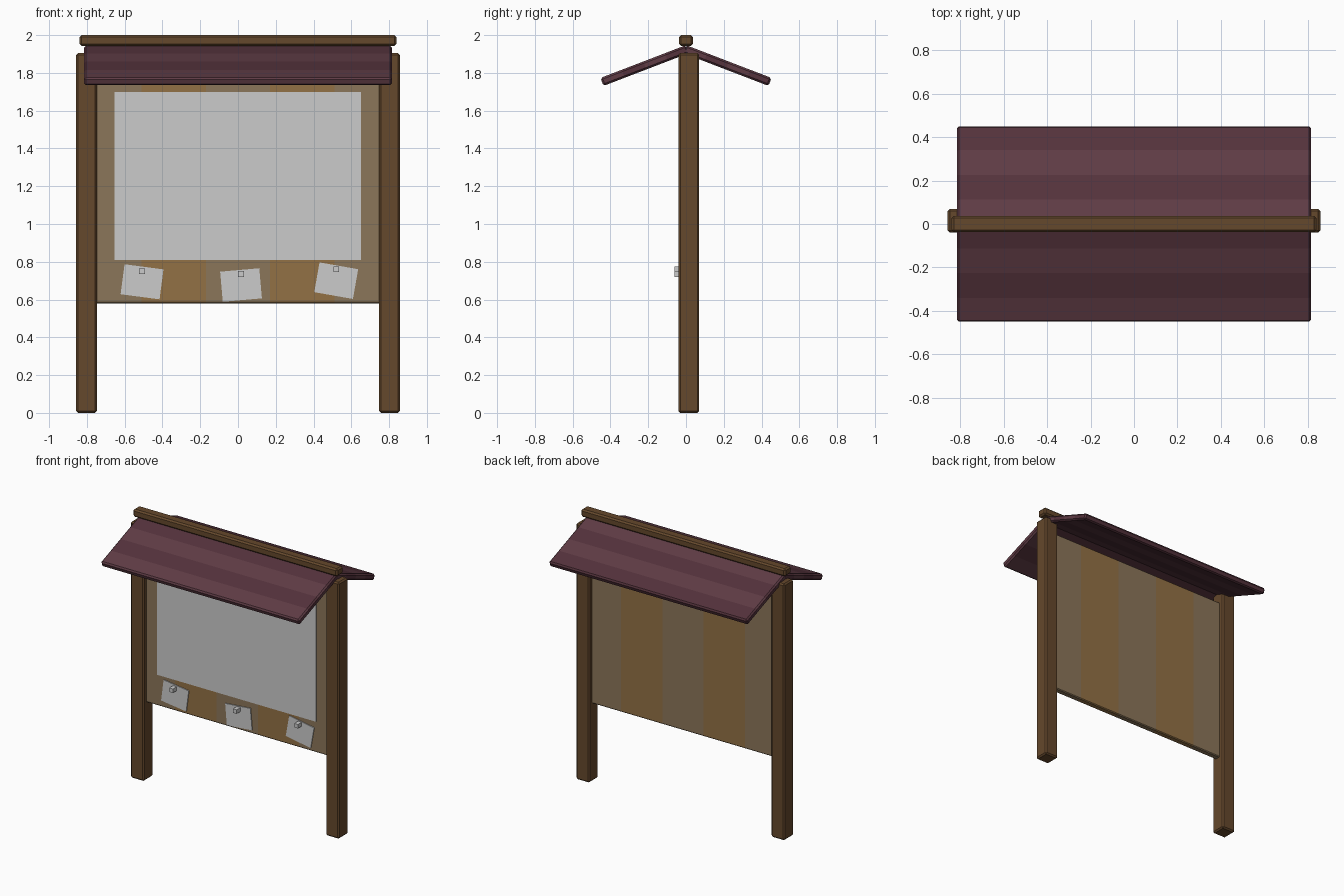
import bpy, bmesh
from math import radians, sin, cos
from mathutils import Matrix, Vector

if "Cube" in bpy.data.objects:
    bpy.data.objects.remove(bpy.data.objects["Cube"])


def material(name, rgb):
    m = bpy.data.materials.new(name)
    m.diffuse_color = (*rgb, 1)
    m.use_nodes = True
    m.node_tree.nodes["Principled BSDF"].inputs["Base Color"].default_value = m.diffuse_color
    return m


WOOD = material("dark_wood", (0.13, 0.065, 0.025))
TAN = [material("grey_plank", (0.26, 0.18, 0.10)),
       material("tan_plank", (0.29, 0.165, 0.06))]
ROOF = [material("roof_light", (0.115, 0.045, 0.06)),
        material("roof_dark", (0.09, 0.032, 0.045))]


def box(name, size, loc, mats=(), bevel=0.0, rot=(0, 0, 0), cuts=(), axis=0):
    """Box with optional flat stripes: cut at local positions along an axis, materials alternate."""
    bm = bmesh.new()
    bmesh.ops.create_cube(bm, size=1, matrix=Matrix.Diagonal((*size, 1)))
    normal = Vector((0, 0, 0))
    normal[axis] = 1
    for c in cuts:
        bmesh.ops.bisect_plane(bm, geom=bm.verts[:] + bm.edges[:] + bm.faces[:],
                               plane_co=normal * c, plane_no=normal)
    for f in bm.faces:
        pos = f.calc_center_median()[axis]
        f.material_index = sum(pos > c for c in cuts) % 2
    mesh = bpy.data.meshes.new(name)
    bm.to_mesh(mesh)
    bm.free()
    for m in mats:
        mesh.materials.append(m)
    ob = bpy.data.objects.new(name, mesh)
    ob.location = loc
    ob.rotation_euler = rot
    bpy.context.collection.objects.link(ob)
    if bevel:
        mod = ob.modifiers.new("bevel", 'BEVEL')
        mod.width = bevel
        mod.segments = 1
        mod.limit_method = 'ANGLE'
    return ob


# Posts
for side, s in (("left", -1), ("right", 1)):
    box(side + "_post", (0.11, 0.11, 1.905), (s * 0.802, 0.015, 0.9525), [WOOD], 0.01)

# Planked board between the posts
box("board", (1.52, 0.045, 1.24), (0, 0.0125, 1.20), TAN, 0.006,
    cuts=(-0.51, -0.17, 0.17, 0.51))

# Two roof slopes meeting at the ridge
pitch, length, thick = radians(21), 0.485, 0.045
for side, s in (("front", -1), ("back", 1)):
    y = length / 2 * cos(pitch) - thick / 2 * sin(pitch)
    z = 1.947 - length / 2 * sin(pitch) - thick / 2 * cos(pitch)
    box(side + "_roof", (1.63, length, thick), (0, s * y, z), ROOF, 0.01,
        rot=(-s * pitch, 0, 0), cuts=(-0.122, 0, 0.122), axis=1)

# Ridge beam
box("ridge_beam", (1.68, 0.075, 0.057), (0, 0, 1.9715), [WOOD], 0.011)

# Large poster
box("poster", (1.305, 0.006, 0.89), (-0.002, -0.012, 1.255))

# Small tilted notes with pins
for i, (x, z, tilt, pin_z) in enumerate(((-0.508, 0.694, 7.5, 0.75),
                                         (0.016, 0.677, -5, 0.735),
                                         (0.52, 0.70, 10, 0.761))):
    box(f"note_{i + 1}", (0.208, 0.006, 0.16), (x, -0.013, z), rot=(0, radians(tilt), 0))
    box(f"pin_{i + 1}", (0.03, 0.05, 0.03), (x, -0.035, pin_z))
